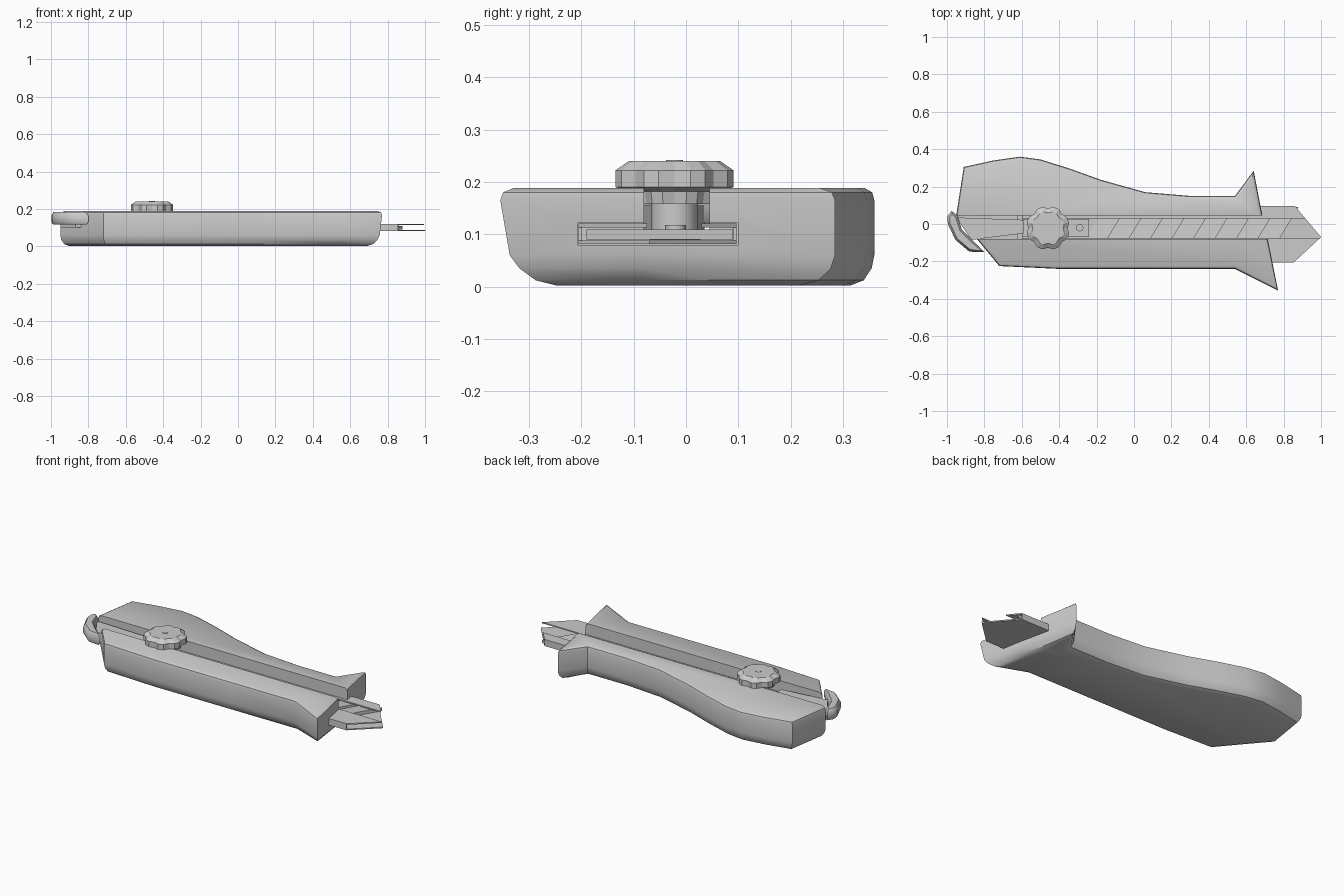
import bpy, bmesh, math
from mathutils import Vector

if "Cube" in bpy.data.objects:
    bpy.data.objects.remove(bpy.data.objects["Cube"], do_unlink=True)

grey = bpy.data.materials.new("light grey")
grey.use_nodes = True
grey.diffuse_color = (0.6, 0.6, 0.6, 1)
grey.node_tree.nodes["Principled BSDF"].inputs["Base Color"].default_value = (0.6, 0.6, 0.6, 1)


def finish(name, bm):
    bmesh.ops.recalc_face_normals(bm, faces=bm.faces)
    mesh = bpy.data.meshes.new(name)
    bm.to_mesh(mesh)
    bm.free()
    mesh.materials.append(grey)
    obj = bpy.data.objects.new(name, mesh)
    bpy.context.collection.objects.link(obj)
    return obj


def smooth(obj, angle=35):
    bpy.ops.object.select_all(action='DESELECT')
    obj.select_set(True)
    bpy.context.view_layer.objects.active = obj
    bpy.ops.object.shade_smooth_by_angle(angle=math.radians(angle))


def inset(points, d):
    """Move every corner of a clockwise outline inward by d."""
    result = []
    for i, p in enumerate(points):
        p = Vector(p)
        a = (p - Vector(points[i - 1])).normalized()
        b = (Vector(points[(i + 1) % len(points)]) - p).normalized()
        na, nb = Vector((a.y, -a.x)), Vector((b.y, -b.x))
        n = na + nb
        result.append(p + n * d / max(0.5, 1 + na.dot(nb)))
    return result


def loft(name, rings):
    """Skin a stack of (outline, height) rings with capped ends."""
    bm = bmesh.new()
    loops = [[bm.verts.new((x, y, z)) for x, y in pts] for pts, z in rings]
    n = len(loops[0])
    for low, high in zip(loops, loops[1:]):
        for i in range(n):
            j = (i + 1) % n
            bm.faces.new((low[i], low[j], high[j], high[i]))
    bm.faces.new(loops[0])
    bm.faces.new(loops[-1])
    return finish(name, bm)


def prism(name, points, z0, z1):
    return loft(name, [(points, z0), (points, z1)])


def box(name, x0, x1, y0, y1, z0, z1):
    return prism(name, [(x0, y0), (x0, y1), (x1, y1), (x1, y0)], z0, z1)


def cut(obj, cutters):
    bpy.context.view_layer.objects.active = obj
    for c in cutters:
        mod = obj.modifiers.new("cut", 'BOOLEAN')
        mod.operation, mod.solver, mod.object = 'DIFFERENCE', 'EXACT', c
        bpy.ops.object.modifier_apply(modifier=mod.name)
        bpy.data.objects.remove(c, do_unlink=True)


# Handle: contoured grip with a flared finger guard, rounded top and bottom
outline = [(-0.95, 0.05), (-0.91, 0.305), (-0.75, 0.34), (-0.61, 0.36), (-0.5, 0.345),
           (-0.34, 0.295), (-0.18, 0.237), (0.06, 0.17), (0.3, 0.15), (0.54, 0.15),
           (0.64, 0.285), (0.685, 0.05), (0.715, -0.08), (0.77, -0.355), (0.54, -0.24),
           (0.1, -0.24), (-0.4, -0.24), (-0.72, -0.225), (-0.84, -0.08)]
levels = [(0.002, 0.045), (0.012, 0.02), (0.035, 0.005), (0.06, 0),
          (0.165, 0), (0.18, 0.004), (0.188, 0.018)]
rings = []
for z, d in levels:
    ring = inset(outline, d)
    if z < 0.1:  # the long guard tip tapers towards the underside
        tip = outline.index((0.77, -0.355))
        ring[tip] += Vector((-0.03, 0.045)) * (0.1 - z) / 0.1
    rings.append((ring, z))
handle = loft("handle", rings)
cut(handle, [box("slot_cutter", -1.1, 1.1, -0.08, 0.045, 0.1, 0.3),
             box("pocket_cutter", -0.62, 1.1, -0.207, 0.099, 0.079, 0.121)])
smooth(handle)

# Blade carrier: open channel with a floor, two side walls and two top lips
start = -0.6
prism("carrier_floor", [(start, -0.205), (start, 0.097), (0.86, 0.097),
                        (1.0, -0.07), (0.855, -0.205)], 0.081, 0.088)
prism("carrier_left_lip", [(start, 0.03), (start, 0.097), (0.86, 0.097), (0.916, 0.03)], 0.113, 0.12)
prism("carrier_right_lip", [(start, -0.205), (start, -0.075), (0.995, -0.075), (0.855, -0.205)], 0.113, 0.12)
box("carrier_left_wall", start, 0.86, 0.091, 0.097, 0.081, 0.12)
box("carrier_right_wall", start, 0.855, -0.205, -0.199, 0.081, 0.12)

# Snap-off blade: slanted segments, each tilted like a roof tile
pitch, shear = 0.115, 0.085
bm = bmesh.new()
for i in range(9):
    x = -0.24 + i * pitch
    quads = []
    for z_back, z_front in ((0.09, 0.09), (0.096, 0.109)):
        quads.append([bm.verts.new(c) for c in (
            (x - shear, -0.19, z_back), (x + shear, 0.09, z_back),
            (x + shear + pitch, 0.09, z_front), (x - shear + pitch, -0.19, z_front))])
    low, high = quads
    bm.faces.new(low)
    bm.faces.new(high)
    for k in range(4):
        m = (k + 1) % 4
        bm.faces.new((low[k], low[m], high[m], high[k]))
finish("snap_blade", bm)


def ring_points(cx, cy, radius, count, wave=0.0):
    return [(cx + r * math.cos(a), cy + r * math.sin(a))
            for i in range(count)
            for a in [-2 * math.pi * i / count]
            for r in [radius * (1 - wave * (i % 3 == 0))]]


# Slider under the knob and the small stop pin ahead of it
box("slider_plate", -0.6, -0.24, -0.07, 0.028, 0.089, 0.106)
smooth(prism("stop_pin", ring_points(-0.29, -0.02, 0.02, 12), 0.1, 0.118))

# Thumb knob: scalloped wheel with bevelled rims on a stem
kx, ky = -0.46, -0.022
knob = [(0.085, 0.158), (0.09, 0.182), (0.117, 0.19), (0.117, 0.222), (0.09, 0.24)]
loft("thumb_knob", [(ring_points(kx, ky, r, 24, 0.1), z) for r, z in knob])
smooth(prism("knob_stem", ring_points(kx, ky, 0.045, 12), 0.1, 0.16))
smooth(prism("knob_pin", ring_points(kx, ky, 0.016, 12), 0.23, 0.242))

# End cap: curved hook closing the rear, with a tongue running into the slot
cap = [(-0.8, -0.15), (-0.88, -0.148), (-0.955, -0.085), (-0.995, 0.0), (-0.998, 0.04),
       (-0.975, 0.07), (-0.945, 0.045), (-0.92, -0.03), (-0.86, -0.09)]
smooth(loft("end_cap", [(inset(cap, 0.008), 0.118), (cap, 0.13), (cap, 0.165),
                        (inset(cap, 0.012), 0.183)]), 50)
prism("cap_tongue", [(-0.87, -0.085), (-0.95, 0.035), (-0.59, 0.022), (-0.59, -0.05)], 0.1, 0.155)
